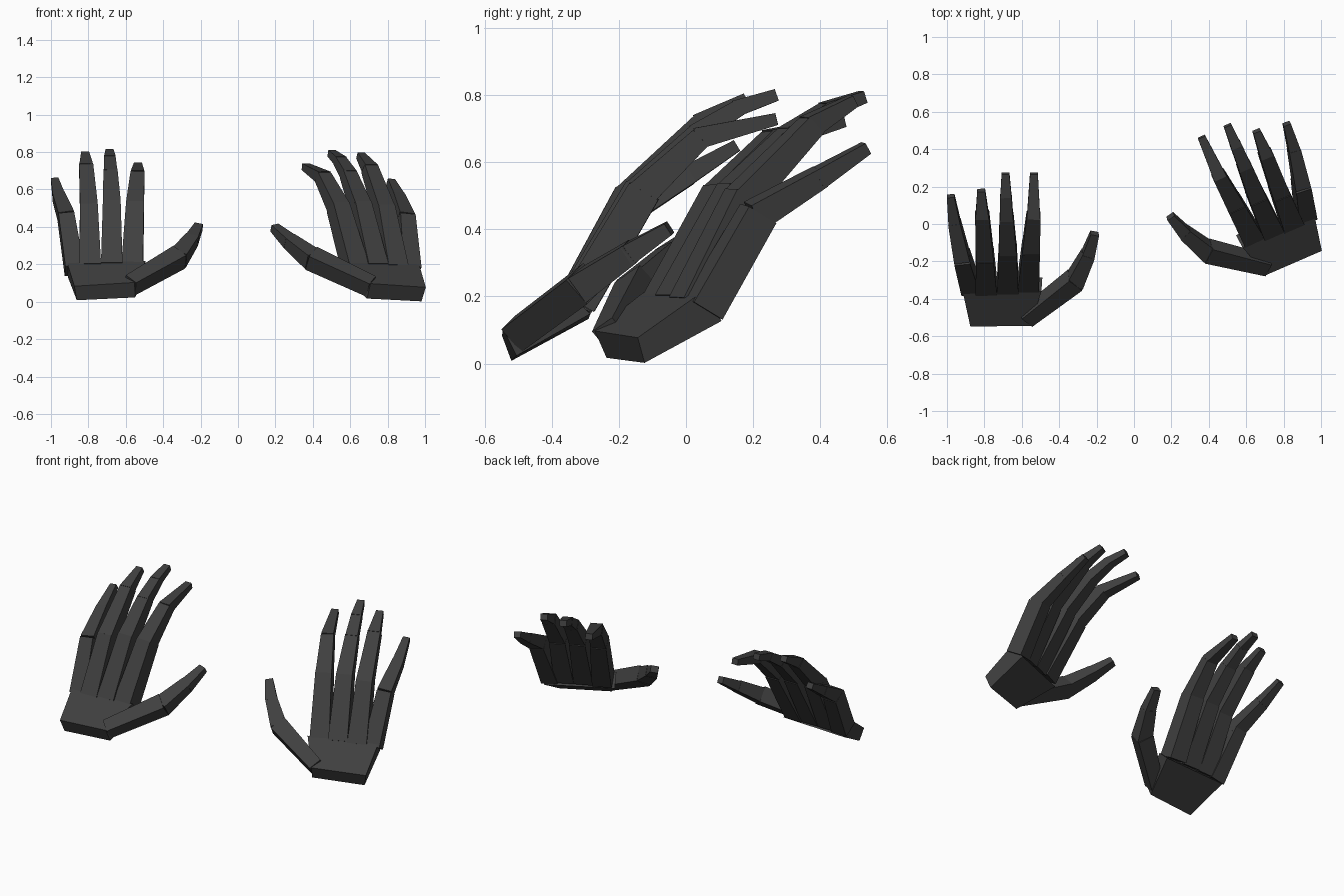
import bpy, bmesh, math
from mathutils import Vector, Matrix

if "Cube" in bpy.data.objects:
    bpy.data.objects.remove(bpy.data.objects["Cube"])

mat = bpy.data.materials.new("dark_grey")
mat.diffuse_color = (0.05, 0.05, 0.05, 1)
mat.use_nodes = True
mat.node_tree.nodes["Principled BSDF"].inputs["Base Color"].default_value = mat.diffuse_color


def hull_box(name, a, b, place):
    """Six-faced block between two four-cornered end loops."""
    bm = bmesh.new()
    va = [bm.verts.new(place @ Vector(p)) for p in a]
    vb = [bm.verts.new(place @ Vector(p)) for p in b]
    bm.faces.new(va)
    bm.faces.new(vb)
    for i in range(4):
        j = (i + 1) % 4
        bm.faces.new((va[i], va[j], vb[j], vb[i]))
    bmesh.ops.recalc_face_normals(bm, faces=bm.faces)
    me = bpy.data.meshes.new(name)
    bm.to_mesh(me)
    bm.free()
    me.materials.append(mat)
    ob = bpy.data.objects.new(name, me)
    bpy.context.collection.objects.link(ob)


def loop(p, side, up, w, t):
    return [p + side * (sx * w / 2) + up * (sy * t / 2)
            for sx, sy in ((-1, -1), (1, -1), (1, 1), (-1, 1))]


def digit(name, points, sizes, place, back=(0, -0.7, 0.7)):
    """Chain of tapered bone blocks; sizes are (width, thickness) at each end."""
    for i in range(len(points) - 1):
        a, b = Vector(points[i]), Vector(points[i + 1])
        d = (b - a).normalized()
        side = d.cross(Vector(back)).normalized()
        up = side.cross(d)
        (w0, t0), (w1, t1) = sizes[i]
        a = a - d * (0.015 if i else 0)
        hull_box(f"{name}_{i + 1}", loop(a, side, up, w0, t0),
                 loop(b, side, up, w1, t1), place)


PROX = ((0.115, 0.11), (0.095, 0.10))
MID = ((0.095, 0.09), (0.075, 0.065))
END = ((0.072, 0.065), (0.042, 0.036))

# joint positions from palm to tip, with segment cross-sections
DIGITS = {
    "index": ([(-0.565, -0.32, 0.185), (-0.55, -0.125, 0.515),
               (-0.537, 0.045, 0.675), (-0.535, 0.27, 0.73)], [PROX, MID, END]),
    "middle": ([(-0.675, -0.33, 0.185), (-0.675, -0.135, 0.52),
                (-0.682, 0.04, 0.69), (-0.685, 0.16, 0.765), (-0.687, 0.27, 0.802)],
               [PROX, MID, ((0.072, 0.065), (0.06, 0.05)), ((0.06, 0.05), (0.042, 0.036))]),
    "ring": ([(-0.79, -0.335, 0.18), (-0.798, -0.165, 0.505),
              (-0.812, 0.05, 0.72), (-0.817, 0.18, 0.79)], [PROX, MID, END]),
    "little": ([(-0.875, -0.335, 0.17), (-0.92, -0.175, 0.455),
                (-0.96, 0.01, 0.565), (-0.98, 0.15, 0.65)],
               [((0.10, 0.105), (0.085, 0.10)), ((0.085, 0.085), (0.065, 0.06)),
                ((0.065, 0.06), (0.04, 0.036))]),
    "thumb": ([(-0.575, -0.50, 0.09), (-0.315, -0.30, 0.24),
               (-0.245, -0.16, 0.335), (-0.21, -0.05, 0.405)],
              [((0.08, 0.09), (0.10, 0.095)), ((0.095, 0.09), (0.07, 0.065)),
               ((0.07, 0.065), (0.045, 0.04))]),
}


def hand(side, place):
    # palm: wrist end and knuckle end
    hull_box(f"{side}_palm",
             [(-0.875, -0.548, 0.085), (-0.553, -0.545, 0.105),
              (-0.55, -0.505, 0.025), (-0.862, -0.52, 0.01)],
             [(-0.915, -0.365, 0.215), (-0.495, -0.36, 0.22),
              (-0.49, -0.285, 0.15), (-0.91, -0.29, 0.135)], place)
    for name, (pts, sizes) in DIGITS.items():
        digit(f"{side}_{name}", pts, sizes, place)


# first hand, then its mirror image turned about z
hand("left", Matrix.Translation((0, 0, -0.002)))
turn = (Matrix.Translation((0.19, 0.05, -0.008)) @ Matrix.Rotation(math.radians(24), 4, 'Z')
        @ Matrix.Translation((-0.21, 0.04, 0)) @ Matrix.Scale(-1, 4, (1, 0, 0)))
hand("right", turn)
